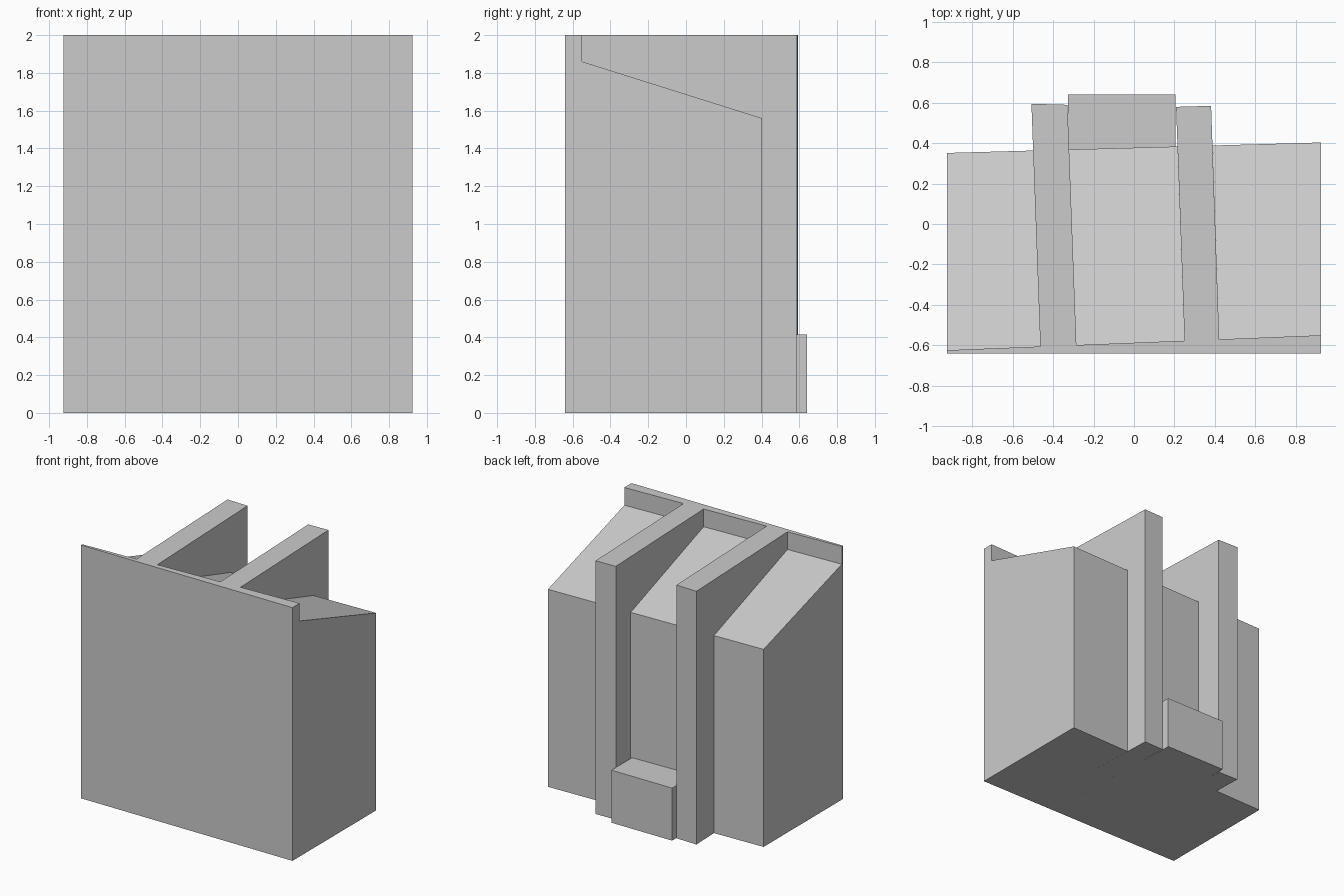
import bpy
import bmesh

if "Cube" in bpy.data.objects:
    bpy.data.objects.remove(bpy.data.objects["Cube"], do_unlink=True)

# Single grey finish
grey = bpy.data.materials.new("light_grey")
grey.use_nodes = True
color = (0.6, 0.6, 0.6, 1)
grey.diffuse_color = color
grey.node_tree.nodes["Principled BSDF"].inputs["Base Color"].default_value = color


def prism(name, plan, tops):
    """Extrude a plan outline from the ground to a height per corner."""
    bm = bmesh.new()
    low = [bm.verts.new((x, y, 0)) for x, y in plan]
    high = [bm.verts.new((x, y, z)) for (x, y), z in zip(plan, tops)]
    bm.faces.new(low[::-1])
    bm.faces.new(high)
    n = len(plan)
    for i in range(n):
        j = (i + 1) % n
        bm.faces.new((low[i], low[j], high[j], high[i]))
    bmesh.ops.recalc_face_normals(bm, faces=bm.faces)
    mesh = bpy.data.meshes.new(name)
    bm.to_mesh(mesh)
    bm.free()
    mesh.materials.append(grey)
    obj = bpy.data.objects.new(name, mesh)
    bpy.context.collection.objects.link(obj)
    return obj


HALF = 0.924
FRONT = -0.64
HEIGHT = 2.0
EAVE, RIDGE = 1.56, 1.86


def wall_back(x):
    return -0.587 + 0.04 * x


def body_back(x):
    return 0.377 + 0.028 * x


# Tall front wall, its rear face slightly skewed
prism("front_wall",
      [(-HALF, FRONT), (HALF, FRONT), (HALF, wall_back(HALF)), (-HALF, wall_back(-HALF))],
      [HEIGHT] * 4)

# Two full-height ribs running back from the wall: front edges, back corners
ribs = {
    "right_rib": ((-0.463, -0.285), (-0.507, 0.594), (-0.329, 0.589)),
    "left_rib": ((0.25, 0.421), (0.208, 0.579), (0.381, 0.584)),
}
for name, ((x0, x1), back0, back1) in ribs.items():
    prism(name, [(x0, wall_back(x0)), (x1, wall_back(x1)), back1, back0], [HEIGHT] * 4)

# Three sloped-roof bays fitted between and beside the ribs
bays = {
    "right_bay": (-HALF, -0.463, -0.498, -HALF),
    "middle_bay": (-0.285, 0.25, 0.215, -0.321),
    "left_bay": (0.421, HALF, HALF, 0.388),
}
for name, (f0, f1, b1, b0) in bays.items():
    prism(name,
          [(f0, wall_back(f0)), (f1, wall_back(f1)), (b1, body_back(b1)), (b0, body_back(b0))],
          [RIDGE, RIDGE, EAVE, EAVE])

# Low step at the back, between the ribs
prism("back_step", [(-0.326, 0.36), (0.204, 0.36), (0.204, 0.64), (-0.326, 0.64)], [0.415] * 4)
